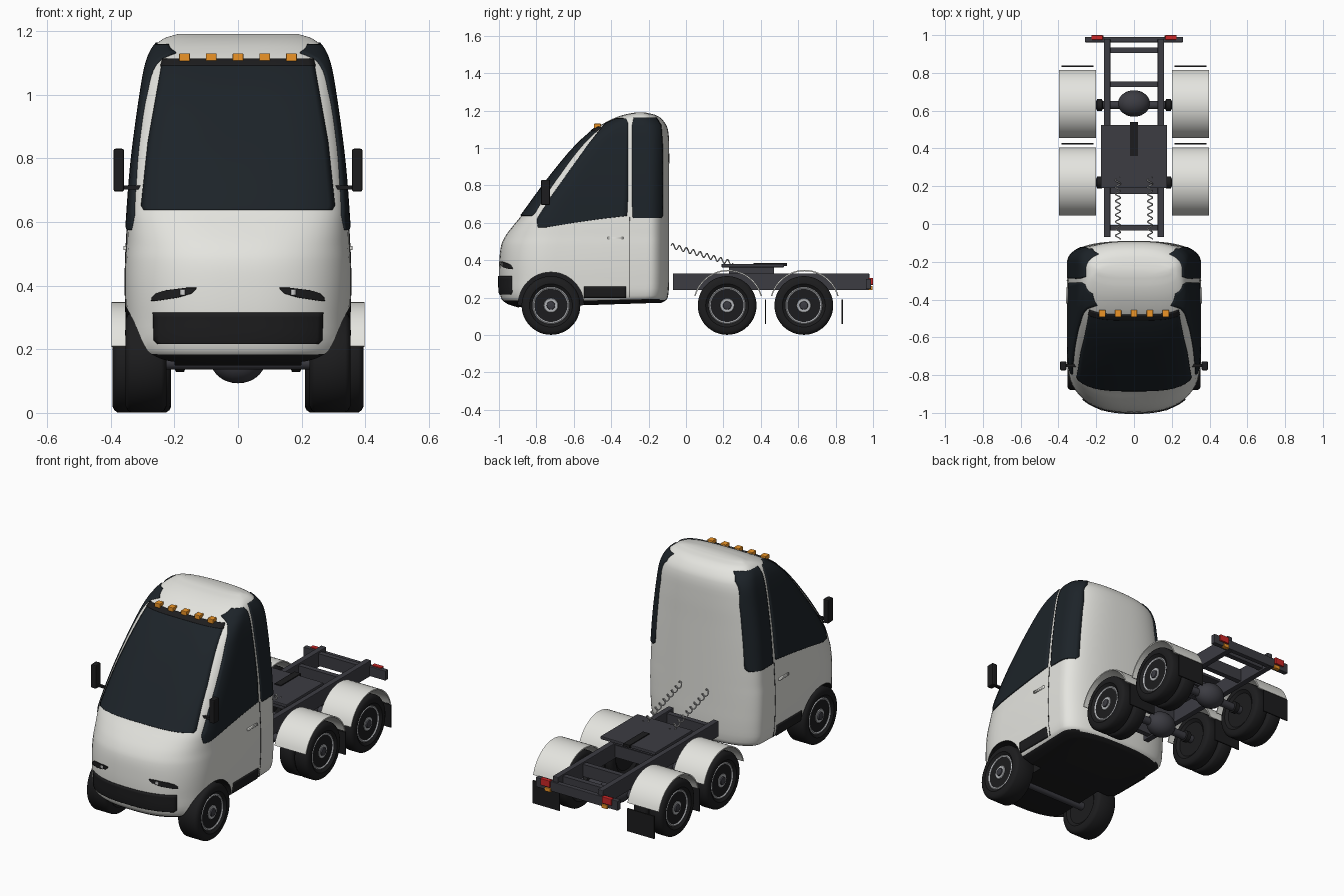
import bpy, bmesh, math
from mathutils import Vector

if "Cube" in bpy.data.objects:
    bpy.data.objects.remove(bpy.data.objects["Cube"])

def mat(name, r, g, b):
    m = bpy.data.materials.new(name)
    m.diffuse_color = (r, g, b, 1)
    m.use_nodes = True
    m.node_tree.nodes["Principled BSDF"].inputs["Base Color"].default_value = m.diffuse_color
    return m

WHITE = mat("white_paint", .78, .78, .74)
GLASS = mat("dark_glass", .012, .017, .022)
BLACK = mat("black_rubber", .012, .012, .013)
FRAME = mat("frame_grey", .045, .045, .055)
RIM = mat("rim_metal", .45, .46, .48)
LAMP = mat("lamp_white", .9, .9, .9)
RED = mat("red_lens", .6, .02, .02)
ORANGE = mat("orange_lens", .85, .3, .02)

def smooth(o, deg=35):
    bpy.ops.object.select_all(action='DESELECT')
    bpy.context.view_layer.objects.active = o
    o.select_set(True)
    bpy.ops.object.shade_smooth_by_angle(angle=math.radians(deg))

def mesh(name, verts, faces, m, smooth_it=True):
    me = bpy.data.meshes.new(name)
    me.from_pydata(verts, [], faces)
    bm = bmesh.new(); bm.from_mesh(me)
    bmesh.ops.recalc_face_normals(bm, faces=bm.faces)
    bm.to_mesh(me); bm.free()
    me.materials.append(m)
    o = bpy.data.objects.new(name, me)
    bpy.context.collection.objects.link(o)
    if smooth_it:
        smooth(o)
    return o

def box(name, x0, x1, y0, y1, z0, z1, m, bevel=0):
    v = [(x, y, z) for x in (x0, x1) for y in (y0, y1) for z in (z0, z1)]
    f = [(0, 1, 3, 2), (4, 6, 7, 5), (0, 4, 5, 1), (2, 3, 7, 6), (0, 2, 6, 4), (1, 5, 7, 3)]
    o = mesh(name, v, f, m, False)
    if bevel:
        b = o.modifiers.new("bevel", 'BEVEL'); b.width = bevel; b.segments = 2
    return o

def lathe(name, prof, y, z, m, n=48):
    # revolve (x, radius) profile around an x-directed axle
    v = [(x, y + r * math.cos(2 * math.pi * k / n), z + r * math.sin(2 * math.pi * k / n))
         for x, r in prof for k in range(n)]
    f = [(i * n + k, i * n + (k + 1) % n, (i + 1) * n + (k + 1) % n, (i + 1) * n + k)
         for i in range(len(prof) - 1) for k in range(n)]
    f += [tuple(range(n)), tuple(range((len(prof) - 1) * n, len(prof) * n))]
    return mesh(name, v, f, m)

# Cab sections: z, front y, back y, half width, nose depth, squareness
CAB = [(.145, -.90, -.13, .27, .22, 2.5), (.165, -.955, -.105, .32, .26, 2.5),
       (.20, -.99, -.095, .343, .28, 2.5), (.30, -1.0, -.09, .352, .30, 2.5),
       (.40, -.998, -.09, .355, .30, 2.5), (.48, -.988, -.09, .354, .30, 2.5),
       (.53, -.965, -.09, .351, .29, 2.6), (.58, -.928, -.09, .349, .27, 2.9),
       (.63, -.887, -.09, .346, .25, 3.3), (.75, -.80, -.09, .337, .23, 3.5),
       (.85, -.725, -.09, .326, .21, 3.5), (1.0, -.60, -.09, .305, .18, 3.5),
       (1.1, -.49, -.097, .286, .14, 3.5), (1.15, -.405, -.125, .263, .11, 3.2),
       (1.177, -.335, -.165, .232, .08, 3), (1.19, -.27, -.22, .19, .025, 3)]

def section(z):
    # smooth interpolation of the cab table
    z = min(max(z, CAB[0][0]), CAB[-1][0])
    i = max(k for k in range(len(CAB) - 1) if CAB[k][0] <= z)
    def tan(k, c):
        a, b = CAB[max(k - 1, 0)], CAB[min(k + 1, len(CAB) - 1)]
        return (b[c] - a[c]) / (b[0] - a[0])
    p, q = CAB[i], CAB[i + 1]
    h = q[0] - p[0]; t = (z - p[0]) / h
    yf, yb, w, d, n = [(2*t**3 - 3*t*t + 1) * p[c] + (t**3 - 2*t*t + t) * h * tan(i, c)
                       + (3*t*t - 2*t**3) * q[c] + (t**3 - t*t) * h * tan(i + 1, c) for c in range(1, 6)]
    return yf, yb, w, min(d, (yb - yf) * .5), min(.12, (yb - yf) * .45), n

def front(x, z):
    yf, yb, w, d, e, n = section(z)
    return (x, yf + d - d * max(0, 1 - abs(x / w) ** n) ** (1 / n), z)

def side(y, z):
    yf, yb, w, d, e, n = section(z)
    if y < yf + d:
        k = max(0, 1 - ((yf + d - y) / d) ** n) ** (1 / n)
    elif y > yb - e:
        k = max(0, 1 - ((y - yb + e) / e) ** 2.5) ** .4
    else:
        k = 1
    return (w * k, y, z)

# Cab shell
H = 28
zs = [a[0] + (b[0] - a[0]) * k / 4 for a, b in zip(CAB, CAB[1:]) for k in range(4)] + [1.19]
verts = []
for z in zs:
    yf, yb, w, d, e, n = section(z)
    for k in range(2 * H + 2):
        is_front = k <= H
        a = math.pi * (k if is_front else k - H - 1) / H
        m = 2 / (n if is_front else 2.5)
        c, s = math.cos(a), math.sin(a)
        x = w * math.copysign(abs(c) ** m, c) * (1 if is_front else -1)
        s = max(s, 0) ** m
        y = yf + d - d * s if is_front else yb - e + e * s
        verts.append((x, y, z + .3 * (y + 1) * max(0, .25 - z)))
R = 2 * H + 2
faces = [(i * R + k, i * R + (k + 1) % R, (i + 1) * R + (k + 1) % R, (i + 1) * R + k)
         for i in range(len(zs) - 1) for k in range(R)]
faces += [tuple(range(R)), tuple(range((len(zs) - 1) * R, len(zs) * R))]
cab = mesh("cab_shell", verts, faces, WHITE, False)
cab.data.materials.append(BLACK)
for p in cab.data.polygons:
    if p.center.z < .2 and p.normal.z < -.75:
        p.material_index = 1

# Front wheel arches cut out of the cab
AX = (-.722, .22, .63)
for s in (1, -1):
    cut = lathe("arch_cutter", [(s * .2, .176), (s * .5, .176)], AX[0], .16, BLACK)
    cut.hide_render = True
    b = cab.modifiers.new("arch", 'BOOLEAN')
    b.operation = 'DIFFERENCE'; b.object = cut; b.solver = 'EXACT'; b.material_mode = 'TRANSFER'
    bpy.context.view_layer.objects.active = cab
    bpy.ops.object.modifier_apply(modifier="arch")
    bpy.data.objects.remove(cut)
smooth(cab, 40)

def patch(name, rows, surf, m, flip=1, nu=16, thick=.01):
    # thin panel lying on the cab surface; rows are (z, u0, u1)
    v, nv = [], 6
    pts = [[a[c] + (b[c] - a[c]) * k / nv for c in range(3)]
           for a, b in zip(rows, rows[1:]) for k in range(nv)] + [rows[-1]]
    for z, u0, u1 in pts:
        for k in range(nu + 1):
            x, y, zz = surf(u0 + (u1 - u0) * k / nu, z)
            v.append((x * flip, y, zz))
    f = [(i * (nu + 1) + k, i * (nu + 1) + k + 1, (i + 1) * (nu + 1) + k + 1, (i + 1) * (nu + 1) + k)
         for i in range(len(pts) - 1) for k in range(nu)]
    o = mesh(name, v, f, m)
    sol = o.modifiers.new("thickness", 'SOLIDIFY'); sol.thickness = thick; sol.offset = 0

# Glass, grille and lamps on the cab
patch("windshield", [(.637, -.295, .295), (.65, -.302, .302), (.85, -.281, .281), (1.085, -.24, .24), (1.105, -.232, .232)],
      front, GLASS, nu=32)
patch("windshield_header", [(1.087, -.242, .242), (1.108, -.236, .236)], front, BLACK, nu=24, thick=.014)
patch("bumper_grille", [(.217, -.25, .25), (.228, -.262, .262), (.315, -.265, .265)], front, BLACK, nu=32)
for i in range(5):
    x = (i - 2) * .084
    box("roof_marker_lamp", x - .017, x + .017, -.492, -.455, 1.105, 1.13, ORANGE, .003)
for s, n in ((1, "left"), (-1, "right")):
    patch(n + "_door_window", [(.575, -.79, -.75), (.60, -.795, -.6), (.62, -.795, -.46), (.637, -.785, -.315),
          (.74, -.72, -.31), (1.02, -.52, -.31), (1.13, -.43, -.31), (1.155, -.37, -.32)], side, GLASS, s)
    patch(n + "_rear_window", [(.625, -.283, -.135), (.64, -.287, -.127), (1.0, -.29, -.127), (1.12, -.288, -.135),
          (1.16, -.28, -.16)], side, GLASS, s)
    patch(n + "_step", [(.2, -.545, -.32), (.26, -.545, -.32)], side, BLACK, s)
    patch(n + "_door_seam", [(.2, -.302, -.299), (.63, -.302, -.299)], side, BLACK, s, 1, .003)
    patch(n + "_door_handle", [(.512, -.42, -.335), (.524, -.42, -.335)], side, WHITE, s, 2, .016)
    patch(n + "_headlight", [(.352, .255, .27), (.362, .19, .268), (.375, .145, .255), (.385, .135, .225), (.393, .13, .16)],
          front, BLACK, s)
    patch(n + "_headlight_lens", [(.37, .165, .18), (.387, .165, .18)], front, LAMP, s, 2, .016)
    # Mirrors
    a, b = sorted((s * .358, s * .391))
    box(n + "_mirror", a, b, -.775, -.727, .695, .83, BLACK, .006)
    a, b = sorted((s * .28, s * .365))
    box(n + "_mirror_arm", a, b, -.757, -.742, .702, .714, BLACK)

# Wheels: s = side, x0 = inner face, x1 = outer face
def tyre(name, s, x0, x1, y):
    p = [(x0 + .012, .098), (x0, .115), (x0, .138), (x0 + .006, .15), (x0 + .016, .157), (x1 - .016, .157),
         (x1 - .006, .15), (x1, .138), (x1, .115), (x1 - .012, .098)]
    lathe(name, [(s * x, r) for x, r in p], y, .158, BLACK)

def wheel(name, s, x1, y):
    p = [(x1 - .06, .097), (x1 - .008, .1), (x1 - .004, .094), (x1 - .008, .088), (x1 - .022, .084),
         (x1 - .017, .05), (x1 - .012, .042), (x1 - .006, .036), (x1 - .006, .002)]
    lathe(name + "_rim", [(s * x, r) for x, r in p], y, .158, RIM)
    lathe(name + "_hub", [(s * (x1 - .01), .024), (s * (x1 + .001), .021), (s * (x1 + .003), .014)], y, .158, FRAME, 20)
    for k in range(10):
        a = 2 * math.pi * k / 10
        lathe(name + "_rim_hole", [(s * (x1 - .03), .01), (s * (x1 - .0165), .01)],
              y + .067 * math.cos(a), .158 + .067 * math.sin(a), BLACK, 12)

for s in (1, -1):
    tyre("front_tyre", s, .225, .353, AX[0])
    wheel("front_wheel", s, .35, AX[0])
    for y in AX[1:]:
        tyre("rear_inner_tyre", s, .21, .299, y)
        tyre("rear_outer_tyre", s, .304, .394, y)
        wheel("rear_wheel", s, .39, y)
        # Arched fender and mud flap
        N, v = 24, []
        for k in range(N + 1):
            a = math.radians(15 + 150 * k / N)
            for r in (.187, .180):
                v += [(s * x, y + .005 + r * math.cos(a), .161 + r * math.sin(a)) for x in (.2, .398)]
        f = [(4*k + a, 4*k + b, 4*k + 4 + b, 4*k + 4 + a) for k in range(N) for a, b in ((0, 1), (1, 3), (3, 2), (2, 0))]
        mesh("rear_fender", v, f + [(0, 1, 3, 2), (4*N, 4*N + 1, 4*N + 3, 4*N + 2)], WHITE)
        a, b = sorted((s * .215, s * .385))
        box("mud_flap", a, b, y + .202, y + .209, .06, .19, BLACK)
        lathe("axle_knob", [(s * .165, .02), (s * .17, .032), (s * .195, .032), (s * .2, .02)], y, .16, BLACK, 20)
    # Frame rails
    box("frame_rail", s * .142 - .017, s * .142 + .017, -.07, .98, .24, .33, FRAME, .004)
    # Tail lamps
    box("tail_lamp", s * .195 - .03, s * .195 + .03, .975, 1.0, .268, .306, RED, .003)
    box("turn_lamp", s * .18 - .018, s * .18 + .018, .975, .998, .24, .262, ORANGE, .003)
    # Coiled air line
    c = bpy.data.curves.new("air_line", 'CURVE')
    c.dimensions = '3D'; c.bevel_depth = .0035; c.bevel_resolution = 1
    sp = c.splines.new('POLY'); M = 160; sp.points.add(M)
    A, B = Vector((s * .085, -.08, .478)), Vector((s * .085, .25, .383))
    for k in range(M + 1):
        t = k / M; a = 2 * math.pi * 9 * t
        p = A.lerp(B, t)
        sp.points[k].co = (p.x + .013 * math.cos(a), p.y, p.z + .013 * math.sin(a), 1)
    bpy.context.collection.objects.link(bpy.data.objects.new("air_line", c))

# Axles and differentials
for y in AX:
    lathe("axle_tube", [(-.31, .022), (.31, .022)], y, .158, FRAME, 20)
for y in AX[1:]:
    prof = [(-.085 * math.cos(math.pi * k / 14), max(.002, .07 * math.sin(math.pi * k / 14))) for k in range(15)]
    lathe("differential", prof, y + .008, .163, FRAME, 28)

# Cross members, end bar and coupling plate
for y in (-.02, .175, .45, .74, .92):
    box("cross_member", -.13, .13, y - .015, y + .015, .25, .32, FRAME)
box("rear_end_bar", -.26, .26, .962, .99, .245, .30, FRAME, .003)
box("coupling_support", -.13, .13, .23, .47, .325, .365, FRAME)
box("coupling_plate", -.175, .175, .19, .525, .362, .38, FRAME, .004)
box("coupling_slot", -.02, .02, .36, .54, .37, .385, BLACK)
